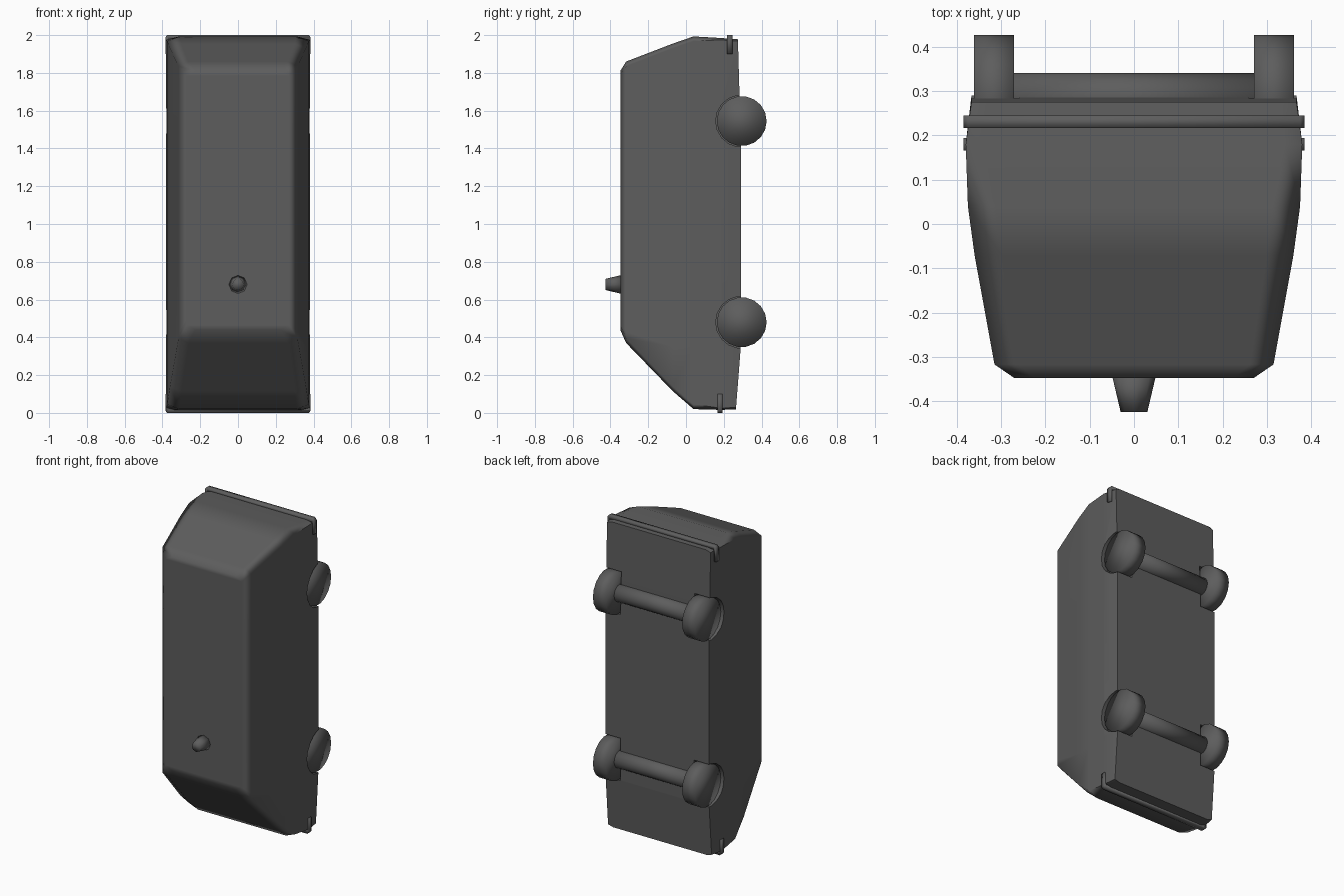
import bpy, bmesh, math
from mathutils import Matrix

if "Cube" in bpy.data.objects:
    bpy.data.objects.remove(bpy.data.objects["Cube"])

dark = bpy.data.materials.new("dark_grey")
dark.diffuse_color = (0.11, 0.11, 0.11, 1)
dark.use_nodes = True
dark.node_tree.nodes["Principled BSDF"].inputs["Base Color"].default_value = dark.diffuse_color


def make(name, bm, angle=180):
    bmesh.ops.recalc_face_normals(bm, faces=bm.faces)
    me = bpy.data.meshes.new(name)
    bm.to_mesh(me)
    bm.free()
    me.materials.append(dark)
    ob = bpy.data.objects.new(name, me)
    bpy.context.collection.objects.link(ob)
    bpy.ops.object.select_all(action='DESELECT')
    ob.select_set(True)
    bpy.context.view_layer.objects.active = ob
    bpy.ops.object.shade_smooth_by_angle(angle=math.radians(angle))
    return ob


def cylinder(name, r1, r2, depth, loc, axis, sides):
    bm = bmesh.new()
    rot = Matrix.Rotation(math.pi / 2, 4, 'Y' if axis == 'x' else 'X')
    bmesh.ops.create_cone(bm, cap_ends=True, segments=sides, radius1=r1, radius2=r2,
                          depth=depth, matrix=Matrix.Translation(loc) @ rot)
    return make(name, bm)


# van body: rings stacked from roof (-y) to floor (+y): y, half width, low z, high z, corner
rings = [(-0.348, 0.27, 0.44, 1.81, 0.025), (-0.317, 0.315, 0.37, 1.86, 0.025),
         (-0.07, 0.36, 0.115, 1.955, 0.025), (0.04, 0.375, 0.02, 1.993, 0.025),
         (0.18, 0.38, 0.016, 1.985, 0.01), (0.265, 0.367, 0.018, 1.978, 0.01)]
bm = bmesh.new()
loops = []
for i, (y, hx, z0, z1, c) in enumerate(rings):
    inset = 0.83 if c > 0.02 else 0.9
    half = [(inset * hx, z0), (hx, z0 + c), (hx, max(z0 + 0.06, 0.35)),
            (hx, 1.45), (hx, z1 - c), (inset * hx, z1)]
    dy = [0, 0, 0.025, 0.025, 0.01, 0.01] if i == len(rings) - 1 else [0] * 6
    pts = [(x, y + d, z) for (x, z), d in zip(half, dy)]
    loops.append([bm.verts.new(p) for p in pts] +
                 [bm.verts.new((-x, yy, z)) for x, yy, z in reversed(pts)])
for a, b in zip(loops, loops[1:]):
    for k in range(12):
        n = (k + 1) % 12
        bm.faces.new((a[k], a[n], b[n], b[k]))
for lp in (loops[0], loops[-1]):
    for k in range(5):
        bm.faces.new((lp[k], lp[k + 1], lp[10 - k], lp[11 - k]))
body = make("van_body", bm)

# wheels, axles and the arches cut for them
for pos, z in (("rear", 0.48), ("front", 1.545)):
    cylinder(pos + "_axle", 0.055, 0.055, 0.56, (0, 0.286, z), 'x', 16)
    for side, s in (("left", -1), ("right", 1)):
        cylinder(f"{pos}_{side}_wheel", 0.132, 0.132, 0.09, (s * 0.316, 0.295, z), 'x', 18)
        cut = cylinder("arch_cutter", 0.138, 0.138, 0.2, (s * 0.36, 0.295, z), 'x', 18)
        mod = body.modifiers.new("arch", 'BOOLEAN')
        mod.operation = 'DIFFERENCE'
        mod.solver = 'EXACT'
        mod.object = cut
        bpy.context.view_layer.objects.active = body
        bpy.ops.object.modifier_apply(modifier=mod.name)
        bpy.data.objects.remove(cut, do_unlink=True)

# sharpen the arch rims, then keep the big panels flat while edges stay soft
bpy.ops.object.select_all(action='DESELECT')
body.select_set(True)
bpy.context.view_layer.objects.active = body
bpy.ops.object.shade_smooth_by_angle(angle=math.radians(70))
wn = body.modifiers.new("panel_normals", 'WEIGHTED_NORMAL')
wn.keep_sharp = True
wn.weight = 90

# wrap-around bumpers: U outline extruded in y
for name, y, end, d in (("front_bumper", 0.231, 2.0, -1), ("rear_bumper", 0.18, 0.0, 1)):
    outline = [(0.385, 0.1), (0.385, 0.012), (0.375, 0), (-0.375, 0), (-0.385, 0.012),
               (-0.385, 0.1), (-0.366, 0.1), (-0.366, 0.024), (0.366, 0.024), (0.366, 0.1)]
    bm = bmesh.new()
    f = bm.faces.new([bm.verts.new((x, y - 0.014, end + d * h)) for x, h in outline])
    ext = bmesh.ops.extrude_face_region(bm, geom=[f])
    bmesh.ops.translate(bm, vec=(0, 0.028, 0),
                        verts=[v for v in ext['geom'] if isinstance(v, bmesh.types.BMVert)])
    make(name, bm)

# roof vent
cylinder("roof_vent", 0.05, 0.03, 0.085, (0, -0.3825, 0.68), 'y', 8)
